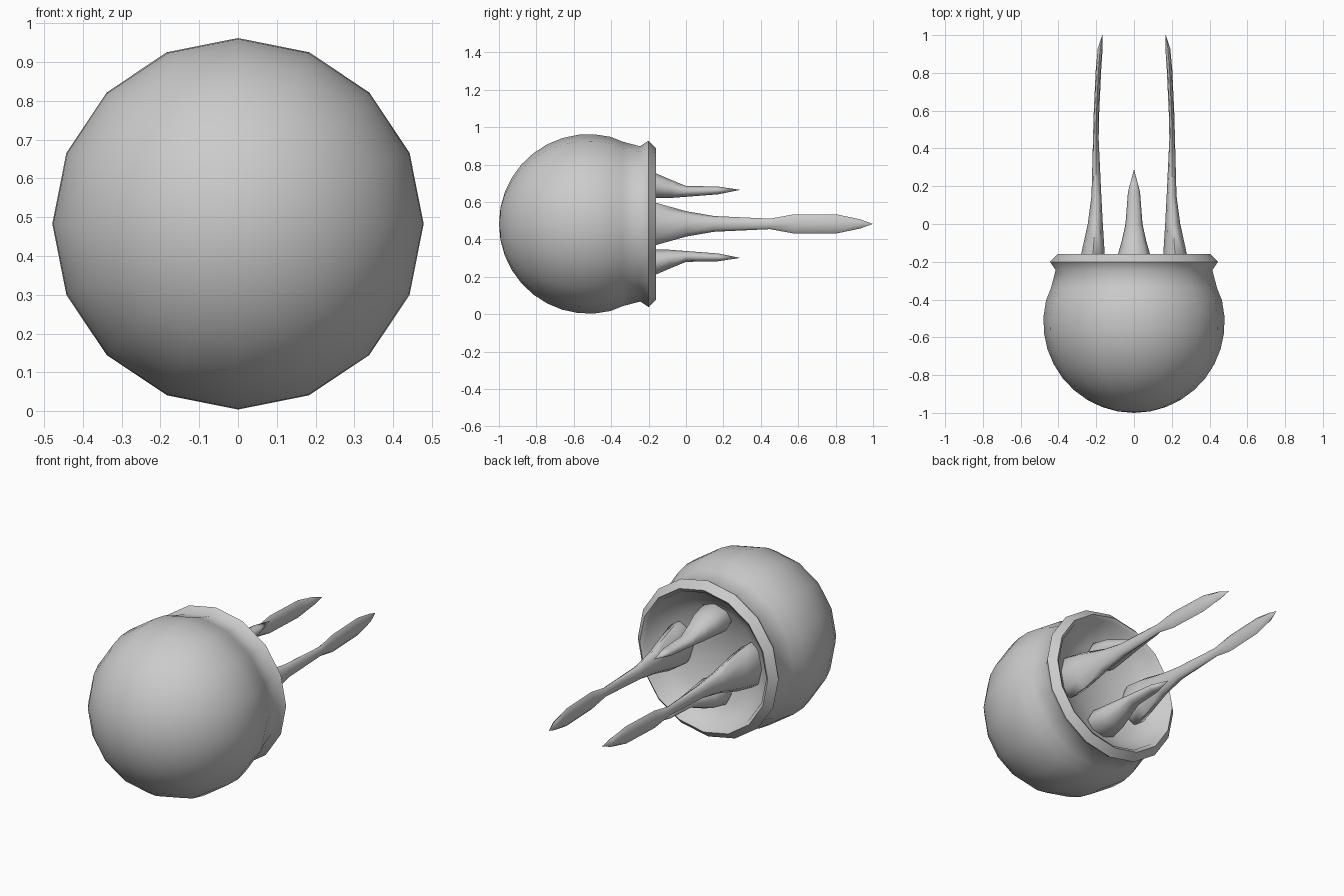
import bpy, bmesh, math
from mathutils import Vector

if "Cube" in bpy.data.objects:
    bpy.data.objects.remove(bpy.data.objects["Cube"])

CZ = 0.483  # height of the body's axis


def loft(name, rings, smooth_angle):
    """Skin a list of rings; a ring with one point closes to a tip."""
    bm = bmesh.new()
    vr = [[bm.verts.new(p) for p in ring] for ring in rings]
    for a, b in zip(vr, vr[1:]):
        n = max(len(a), len(b))
        for i in range(n):
            j = (i + 1) % n
            if len(a) == 1:
                bm.faces.new((a[0], b[j], b[i]))
            elif len(b) == 1:
                bm.faces.new((a[i], a[j], b[0]))
            else:
                bm.faces.new((a[i], a[j], b[j], b[i]))
    bmesh.ops.recalc_face_normals(bm, faces=bm.faces[:])
    me = bpy.data.meshes.new(name)
    bm.to_mesh(me)
    bm.free()
    ob = bpy.data.objects.new(name, me)
    bpy.context.collection.objects.link(ob)
    bpy.ops.object.select_all(action='DESELECT')
    ob.select_set(True)
    bpy.context.view_layer.objects.active = ob
    bpy.ops.object.shade_smooth_by_angle(angle=math.radians(smooth_angle))
    return ob


def ellipse(y, center, radial, d, hr, ht, n):
    """Ring across the y axis; hr along direction d, ht sideways."""
    t = Vector((-d.z, 0, d.x))
    c = Vector((0, y, CZ)) + d * center
    if radial == 0:
        return [c]
    return [c + d * hr * math.cos(2 * math.pi * k / n)
            + t * ht * math.sin(2 * math.pi * k / n) for k in range(n)]


# Bell: round dome, pinched neck, flared lip and shallow recessed underside
profile = []
for k in range(11):
    a = math.radians(104) * k / 10
    profile.append((0.48 * math.sin(a), -0.52 - 0.48 * math.cos(a)))
profile += [(0.44, -0.34), (0.415, -0.245), (0.445, -0.2), (0.405, -0.16),
            (0.385, -0.175), (0.375, -0.21), (0.27, -0.27), (0.14, -0.31), (0, -0.32)]
up = Vector((0, 0, 1))
loft("bell", [ellipse(y, 0, r, up, r, r, 16) for r, y in profile], 50)

# Tentacles: (y, inner edge, outer edge, half width)
long_arm = [(-0.36, 0.22, 0.22, 0), (-0.33, 0.17, 0.28, 0.09), (-0.26, 0.15, 0.305, 0.13),
            (-0.16, 0.155, 0.28, 0.113), (0.0, 0.165, 0.245, 0.068),
            (0.15, 0.173, 0.225, 0.042), (0.45, 0.187, 0.217, 0.028),
            (0.57, 0.185, 0.214, 0.05), (0.81, 0.174, 0.203, 0.05),
            (0.93, 0.166, 0.192, 0.025), (1.0, 0.168, 0.168, 0)]
short_arm = [(-0.36, 0.2, 0.2, 0), (-0.33, 0.15, 0.26, 0.07), (-0.26, 0.13, 0.29, 0.1),
             (-0.16, 0.138, 0.27, 0.085), (-0.09, 0.138, 0.24, 0.065),
             (0.0, 0.145, 0.203, 0.045), (0.17, 0.158, 0.2, 0.032), (0.29, 0.182, 0.182, 0)]

for name, d, rows in (("long_tentacle_right", Vector((1, 0, 0)), long_arm),
                      ("long_tentacle_left", Vector((-1, 0, 0)), long_arm),
                      ("short_tentacle_top", up, short_arm),
                      ("short_tentacle_bottom", -up, short_arm)):
    rings = [ellipse(y, (i + o) / 2, w, d, (o - i) / 2, w, 8) for y, i, o, w in rows]
    loft(name, rings, 70)
